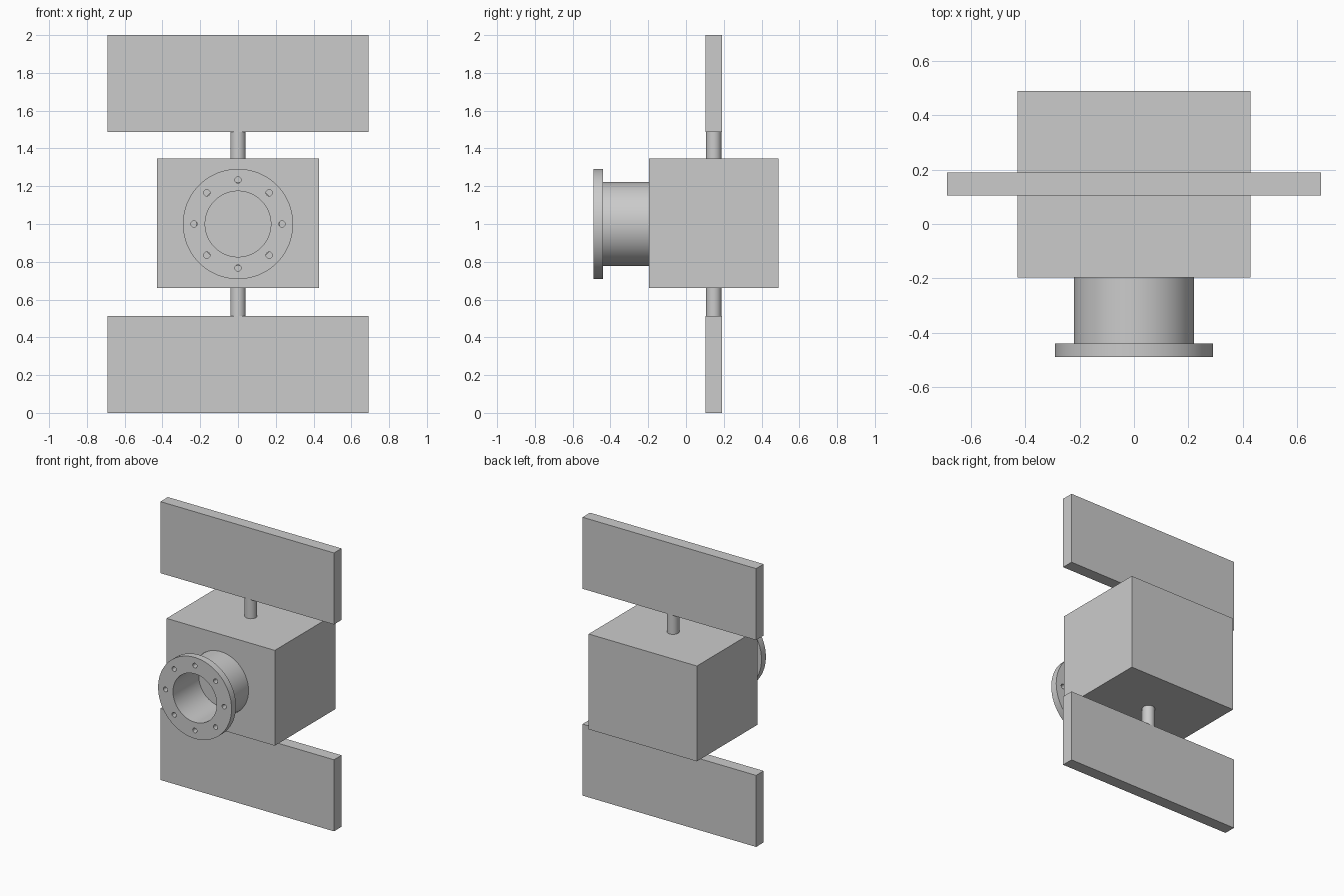
import bpy, bmesh, math
from mathutils import Matrix, Vector

default = bpy.data.objects.get("Cube")
if default:
    bpy.data.objects.remove(default, do_unlink=True)

GREY = (0.6, 0.6, 0.6, 1)
grey = bpy.data.materials.new("plain grey")
grey.use_nodes = True
grey.diffuse_color = GREY
grey.node_tree.nodes["Principled BSDF"].inputs["Base Color"].default_value = GREY

MID_Z = 1.0      # height of the port axis
MID_Y = 0.147    # depth of the body, rod and panel centres
FRONT = -0.197   # front face of the body


def add_object(name, bm):
    bmesh.ops.recalc_face_normals(bm, faces=bm.faces)
    mesh = bpy.data.meshes.new(name)
    bm.to_mesh(mesh)
    bm.free()
    mesh.materials.append(grey)
    obj = bpy.data.objects.new(name, mesh)
    bpy.context.collection.objects.link(obj)
    return obj


def select_only(obj):
    bpy.ops.object.select_all(action='DESELECT')
    obj.select_set(True)
    bpy.context.view_layer.objects.active = obj


def smooth(obj):
    select_only(obj)
    bpy.ops.object.shade_smooth_by_angle(angle=math.radians(30))


def box(name, size, centre):
    bm = bmesh.new()
    bmesh.ops.create_cube(bm, size=1, matrix=Matrix.Translation(centre) @ Matrix.Diagonal((*size, 1)))
    return add_object(name, bm)


def cylinder(bm, radius, depth, matrix, sides):
    bmesh.ops.create_cone(bm, cap_ends=True, segments=sides, radius1=radius,
                          radius2=radius, depth=depth, matrix=matrix)


def ring(name, inner, outer, y0, y1, sides=64):
    """Hollow ring around the port axis, turned from a rectangular section."""
    bm = bmesh.new()
    loops = []
    for i in range(sides):
        a = math.tau * i / sides
        loops.append([bm.verts.new((r * math.cos(a), y, MID_Z + r * math.sin(a)))
                      for r, y in ((inner, y0), (outer, y0), (outer, y1), (inner, y1))])
    for i, here in enumerate(loops):
        after = loops[(i + 1) % sides]
        for k in range(4):
            n = (k + 1) % 4
            bm.faces.new((here[k], here[n], after[n], after[k]))
    return add_object(name, bm)


# Main housing
box("body", (0.86, 0.687, 0.685), (0, MID_Y, MID_Z + 0.003))

# Port tube, open at the front and closed by the body behind
smooth(ring("port_tube", 0.174, 0.222, -0.44, FRONT))

# Flange with a circle of bolt holes
flange = ring("port_flange", 0.174, 0.292, -0.49, -0.44)
bm = bmesh.new()
turn = Matrix.Rotation(math.pi / 2, 4, 'X')
for i in range(8):
    a = math.tau * i / 8
    place = Vector((0.233 * math.cos(a), -0.465, MID_Z + 0.233 * math.sin(a)))
    cylinder(bm, 0.017, 0.2, Matrix.Translation(place) @ turn, 20)
cutter = add_object("bolt_hole_cutter", bm)
cutter.hide_render = True
cut = flange.modifiers.new("bolt holes", 'BOOLEAN')
cut.operation = 'DIFFERENCE'
cut.solver = 'EXACT'
cut.object = cutter
select_only(flange)
bpy.ops.object.modifier_apply(modifier=cut.name)
bpy.data.objects.remove(cutter, do_unlink=True)
smooth(flange)

# Panels above and below, each on a round rod
for label, side in (("upper", 1), ("lower", -1)):
    box(label + "_panel", (1.38, 0.085, 0.514), (0, MID_Y, MID_Z + side * 0.743))
    bm = bmesh.new()
    cylinder(bm, 0.041, 0.16, Matrix.Translation((0, MID_Y, MID_Z + side * 0.41)), 32)
    smooth(add_object(label + "_rod", bm))
